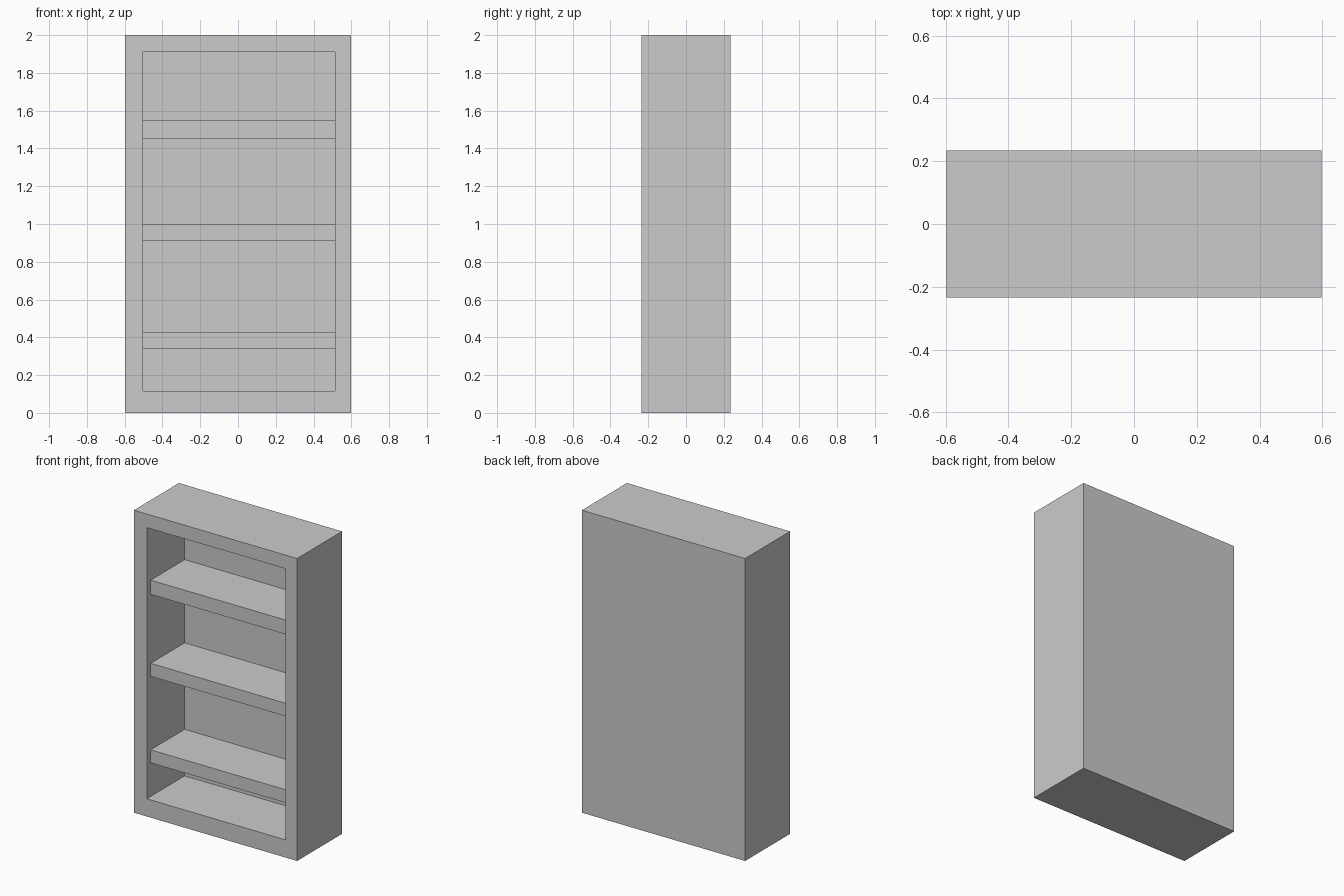
import bpy
import bmesh

if "Cube" in bpy.data.objects:
    bpy.data.objects.remove(bpy.data.objects["Cube"])

W, D, H = 0.597, 0.235, 2.0            # half width, half depth, height
X0, X1, Z0, Z1 = -0.503, 0.513, 0.117, 1.91   # opening
BACK_Y = 0.161                         # inner face of the back
SHELF_Y = -0.194                       # shelf front, slightly set back


def finish(bm, name):
    bmesh.ops.recalc_face_normals(bm, faces=bm.faces)
    mesh = bpy.data.meshes.new(name)
    bm.to_mesh(mesh)
    bm.free()
    obj = bpy.data.objects.new(name, mesh)
    bpy.context.collection.objects.link(obj)
    return obj


def nested_rings(name, rings):
    """Closed solid from successive rectangles (x0, x1, z0, z1, y)."""
    bm = bmesh.new()
    loops = [[bm.verts.new((x, y, z)) for x, z in
              ((x0, z0), (x1, z0), (x1, z1), (x0, z1))]
             for x0, x1, z0, z1, y in rings]
    for a, b in zip(loops, loops[1:]):
        for i in range(4):
            j = (i + 1) % 4
            bm.faces.new((a[i], a[j], b[j], b[i]))
    bm.faces.new(loops[0])
    bm.faces.new(loops[-1])
    return finish(bm, name)


# Cabinet: back, outer sides, front frame, recessed interior
nested_rings("bookcase_cabinet", [
    (-W, W, 0, H, D),
    (-W, W, 0, H, -D),
    (X0, X1, Z0, Z1, -D),
    (X0, X1, Z0, Z1, BACK_Y),
])

# Shelves spanning the recess
for name, bottom, top in (("lower_shelf", 0.339, 0.425),
                          ("middle_shelf", 0.911, 0.997),
                          ("upper_shelf", 1.453, 1.547)):
    nested_rings(name, [(X0, X1, bottom, top, BACK_Y),
                        (X0, X1, bottom, top, SHELF_Y)])
